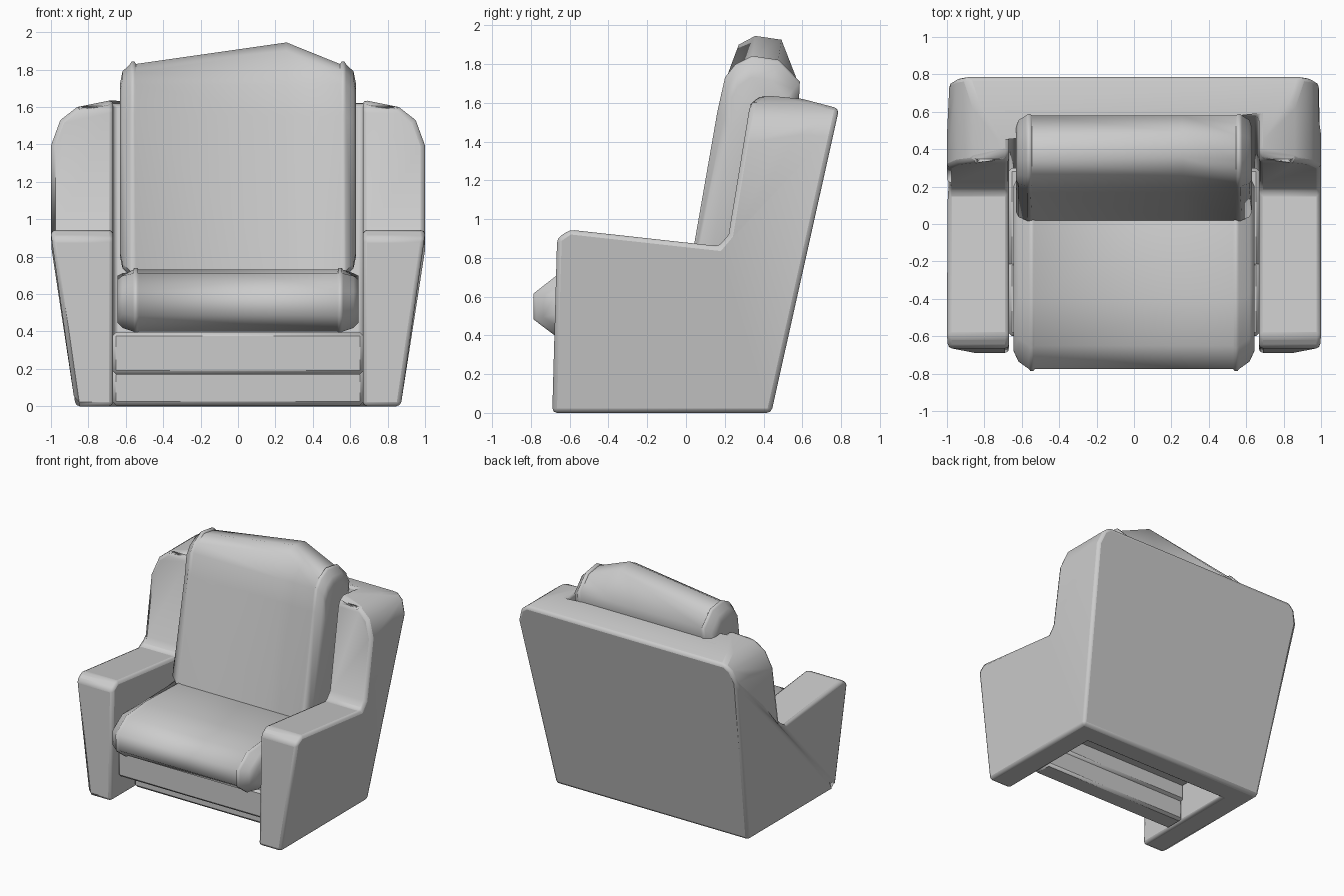
import bpy, bmesh, math

if "Cube" in bpy.data.objects:
    bpy.data.objects.remove(bpy.data.objects["Cube"])

grey = bpy.data.materials.new("upholstery_grey")
grey.use_nodes = True
COLOUR = (0.6, 0.6, 0.6, 1)
grey.diffuse_color = COLOUR
grey.node_tree.nodes["Principled BSDF"].inputs["Base Color"].default_value = COLOUR


def finish(obj, angle=40):
    bpy.ops.object.select_all(action='DESELECT')
    obj.select_set(True)
    bpy.context.view_layer.objects.active = obj
    bpy.ops.object.shade_smooth_by_angle(angle=math.radians(angle))


def loft(name, rings):
    """Join equal-length rings of points and cap both ends."""
    bm = bmesh.new()
    loops = [[bm.verts.new(p) for p in ring] for ring in rings]
    n = len(loops[0])
    for a, b in zip(loops, loops[1:]):
        for i in range(n):
            j = (i + 1) % n
            bm.faces.new((a[i], a[j], b[j], b[i]))
    bm.faces.new(loops[0][::-1])
    bm.faces.new(loops[-1])
    bmesh.ops.recalc_face_normals(bm, faces=bm.faces)
    mesh = bpy.data.meshes.new(name)
    bm.to_mesh(mesh)
    bm.free()
    mesh.materials.append(grey)
    obj = bpy.data.objects.new(name, mesh)
    bpy.context.collection.objects.link(obj)
    return obj


def side_prism(name, profile, half, foot=None):
    """Extrude a side profile; points on the ground may be narrower."""
    def width(z):
        return foot if foot and z <= 0 else half
    return loft(name, [[(s * width(z), y, z) for y, z in profile] for s in (-1, 1)])


def bevel(obj, width, segments=2):
    m = obj.modifiers.new("soft_edges", 'BEVEL')
    m.width, m.segments = width, segments
    m.limit_method, m.angle_limit = 'ANGLE', math.radians(32)
    m.use_clamp_overlap = False


def boolean(obj, cutter, operation):
    m = obj.modifiers.new("cut", 'BOOLEAN')
    m.object, m.operation, m.solver = cutter, operation, 'EXACT'
    bpy.context.view_layer.update()
    result = obj.evaluated_get(bpy.context.evaluated_depsgraph_get())
    mesh = bpy.data.meshes.new_from_object(result)
    obj.modifiers.clear()
    obj.data = mesh
    bpy.data.objects.remove(cutter)


def tidy(obj):
    """Merge slivers and flat splits so that bevels run cleanly."""
    bm = bmesh.new()
    bm.from_mesh(obj.data)
    bmesh.ops.remove_doubles(bm, verts=bm.verts, dist=0.012)
    bmesh.ops.dissolve_limit(bm, angle_limit=math.radians(2), verts=bm.verts, edges=bm.edges)
    bm.to_mesh(obj.data)
    bm.free()


# Shell: arms, wings and back in one piece
shell = side_prism("arms_and_back", [
    (-0.69, 0.0), (0.44, 0.0), (0.79, 1.57), (0.6, 1.62), (0.385, 1.64),
    (0.33, 1.59), (0.22, 0.92), (0.17, 0.86), (-0.6, 0.945), (-0.665, 0.9)], 1.0, 0.87)
half = [(1.2, -0.5), (1.2, 1.1), (1.005, 1.38), (0.95, 1.53), (0.86, 1.6), (0.66, 1.64)]
outline = half + [(-x, z) for x, z in reversed(half)]
boolean(shell, loft("front_outline", [[(x, y, z) for x, z in outline] for y in (-1, 1)]),
        'INTERSECT')
boolean(shell, side_prism("recess", [(-1, -0.2), (0.2, -0.2), (0.61, 1.75), (-1, 1.75)], 0.667),
        'DIFFERENCE')
tidy(shell)
bevel(shell, 0.024)
finish(shell)


# Boards under the seat
def board(name, half, y0, y1, z0, z1):
    obj = side_prism(name, [(y0, z0), (y1, z0), (y1, z1), (y0, z1)], half)
    bevel(obj, 0.02, 1)
    finish(obj, 25)


board("front_rail", 0.672, -0.6, -0.2, 0.17, 0.395)
board("kick_board", 0.672, -0.39, -0.22, 0.005, 0.2)
board("seat_deck", 0.672, -0.25, 0.3, 0.3, 0.39)


# Cushions: one side profile lofted across, with raised piping and sunken ends
def cushion(name, profile, pipe, end, crown=None):
    cy = sum(p[0] for p in profile) / len(profile)
    cz = sum(p[1] for p in profile) / len(profile)

    def ring(x, grow, lift=0):
        points = []
        for y, z in profile:
            r = math.hypot(y - cy, z - cz)
            k = (r + grow) / r
            top = lift if z > 1.75 else 0
            points.append((x, cy + (y - cy) * k + top * 0.15, cz + (z - cz) * k + top))
        return points

    steps = [(pipe - 0.02, 0), (pipe - 0.012, 0.012), (pipe + 0.004, 0.012),
             (pipe + 0.012, 0), ((pipe + end) / 2 + 0.02, -0.04), (end, -0.1)]
    rings = [ring(-x, g) for x, g in reversed(steps)]
    if crown:
        rings.append(ring(crown[0], 0, crown[1]))
    rings += [ring(x, g) for x, g in steps]
    finish(loft(name, rings), 55)


cushion("seat_cushion", [
    (-0.775, 0.485), (-0.775, 0.615), (-0.65, 0.71), (-0.4, 0.73),
    (0.25, 0.72), (0.3, 0.67), (0.28, 0.42), (-0.66, 0.4)], 0.55, 0.645)
cushion("back_cushion", [
    (0.02, 0.725), (0.1, 0.7), (0.34, 0.71), (0.39, 0.77), (0.575, 1.62),
    (0.58, 1.7), (0.475, 1.81), (0.34, 1.83), (0.255, 1.785), (0.205, 1.72), (0.17, 1.55)],
    0.565, 0.63, (0.26, 0.115))
